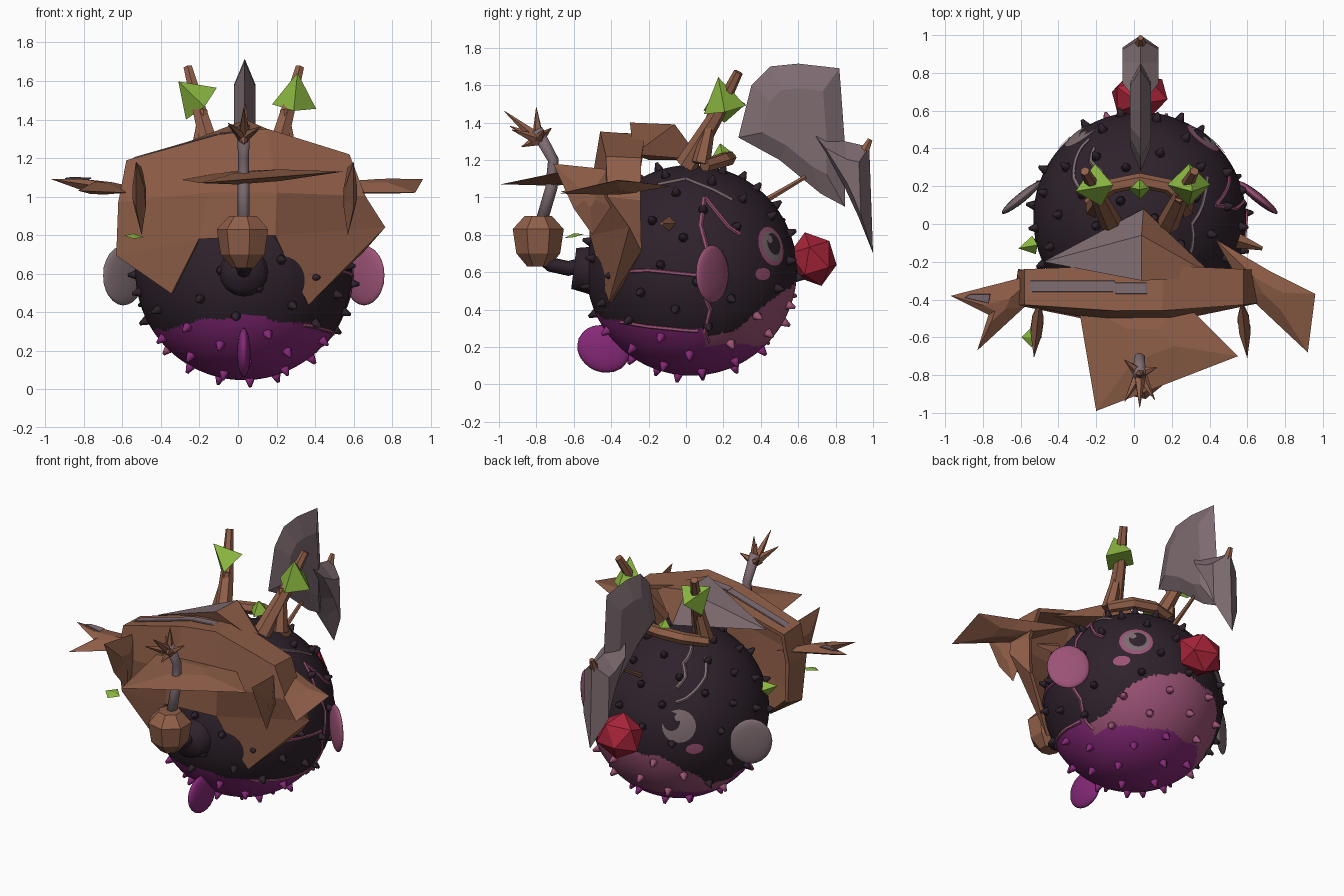
import bpy, bmesh, math
from mathutils import Vector, Matrix

if "Cube" in bpy.data.objects:
    bpy.data.objects.remove(bpy.data.objects["Cube"])


def material(name, r, g, b):
    mat = bpy.data.materials.new(name)
    mat.use_nodes = True
    mat.diffuse_color = (r, g, b, 1)
    bsdf = next(n for n in mat.node_tree.nodes if n.type == 'BSDF_PRINCIPLED')
    bsdf.inputs["Base Color"].default_value = (r, g, b, 1)
    return mat


DARK = material("dark purple", .028, .016, .025)
MAGENTA = material("magenta", .24, .022, .19)
PINK = material("dusty pink", .33, .085, .18)
GREY = material("mauve grey", .21, .15, .165)
BROWN = material("bark brown", .28, .115, .066)
RED = material("nose red", .4, .018, .042)
GREEN = material("leaf green", .25, .46, .05)

CENTRE, RADIUS = Vector((.03, .03, .61)), .563


def finish(name, bm, *mats, smooth=False):
    bmesh.ops.recalc_face_normals(bm, faces=bm.faces)
    mesh = bpy.data.meshes.new(name)
    bm.to_mesh(mesh)
    bm.free()
    for mat in mats:
        mesh.materials.append(mat)
    for poly in mesh.polygons:
        poly.use_smooth = smooth
    obj = bpy.data.objects.new(name, mesh)
    bpy.context.collection.objects.link(obj)
    return obj


def rod(name, points, radii, mat, sides=6, smooth=False):
    """Tapered tube through a path, carried along without twisting."""
    bm = bmesh.new()
    pts = [Vector(p) for p in points]
    rings, turn, last = [], None, None
    for i, p in enumerate(pts):
        along = pts[min(i + 1, len(pts) - 1)] - pts[max(i - 1, 0)]
        turn = last.rotation_difference(along) @ turn if last else along.to_track_quat('Z', 'Y')
        last = along
        ring = []
        for k in range(sides):
            a = math.tau * k / sides
            ring.append(bm.verts.new(p + turn @ Vector((math.cos(a), math.sin(a), 0)) * radii[i]))
        rings.append(ring)
    for low, high in zip(rings, rings[1:]):
        for k in range(sides):
            n = (k + 1) % sides
            bm.faces.new((low[k], low[n], high[n], high[k]))
    bm.faces.new(rings[0])
    bm.faces.new(rings[-1])
    return finish(name, bm, mat, smooth=smooth)


def lens(name, outline, thick, mat, flat=.3):
    """Flat outline swelling to a smaller plateau on both sides."""
    bm = bmesh.new()
    rim = [bm.verts.new(p) for p in outline]
    mid = sum((v.co for v in rim), Vector()) / len(rim)
    normal = Vector()
    for a, b in zip(rim, rim[1:] + rim[:1]):
        normal += (a.co - mid).cross(b.co - mid)
    for side in (-1, 1):
        peak = mid + normal.normalized() * thick * side
        top = [bm.verts.new(peak + (v.co - mid) * flat) for v in rim]
        for k in range(len(rim)):
            bm.faces.new((rim[k - 1], rim[k], top[k], top[k - 1]))
        bm.faces.new(top)
    return finish(name, bm, mat)


def blob(name, loc, scale, mat, turn=(0, 0, 0), detail=3):
    bm = bmesh.new()
    bmesh.ops.create_icosphere(bm, subdivisions=detail, radius=1)
    rot = Matrix.Rotation(turn[2], 4, 'Z') @ Matrix.Rotation(turn[0], 4, 'X')
    bm.transform(Matrix.Translation(loc) @ rot @ Matrix.Diagonal((*scale, 1)))
    return finish(name, bm, mat, smooth=detail > 2)


def on_body(y, z, side, lift=0):
    """Point on the round body at the given depth and height."""
    dy, dz = y - CENTRE.y, z - CENTRE.z
    dx = math.sqrt(max(RADIUS ** 2 - dy * dy - dz * dz, 0))
    return CENTRE + Vector((side * dx, dy, dz)).normalized() * (RADIUS + lift)


def patch(name, centre, wide, tall, lift, mat):
    """Thin oval plate hugging the body."""
    bm = bmesh.new()
    out = (centre - CENTRE).normalized()
    u = Vector((0, 0, 1)).cross(out).normalized()
    v = out.cross(u)
    rings = []
    for r in (.33, .66, 1):
        ring = []
        for k in range(20):
            a = math.tau * k / 20
            d = out * RADIUS + (u * wide * math.cos(a) + v * tall * math.sin(a)) * r
            ring.append(bm.verts.new(CENTRE + d.normalized() * (RADIUS + lift)))
        rings.append(ring)
    bm.faces.new(rings[0])
    for low, high in zip(rings, rings[1:]):
        for k in range(20):
            n = (k + 1) % 20
            bm.faces.new((low[k], high[k], high[n], low[n]))
    return finish(name, bm, mat, smooth=True)


def skin(p):
    """Dark back, magenta belly, pink muzzle."""
    jag = .012 * math.sin(p.x * 23) + .006 * math.sin(p.y * 37)
    if p.y < .1:
        return 1 if p.z < .375 - .22 * abs(p.x - CENTRE.x) ** 1.5 + jag else 0
    if p.z > max(.28, .28 + (p.y - .24) * .76) + jag:
        return 0
    return 2 if p.z > .21 + jag else 1


# Round body
bm = bmesh.new()
bmesh.ops.create_icosphere(bm, subdivisions=6, radius=RADIUS)
bm.transform(Matrix.Translation(CENTRE))
for f in bm.faces:
    f.material_index = skin(f.calc_center_median())
finish("body", bm, DARK, MAGENTA, PINK, smooth=True)

# Small thorns spread over the body
bm = bmesh.new()
keep_clear = [on_body(.46, .74, s) for s in (-1, 1)] + [on_body(.41, .59, s) for s in (-1, 1)]
count = 100
for i in range(count):
    h = 1 - 2 * (i + .5) / count
    a = i * math.pi * (3 - math.sqrt(5))
    w = math.sqrt(1 - h * h)
    d = Vector((w * math.cos(a), w * math.sin(a), h))
    p = CENTRE + d * RADIUS
    if any((p - c).length < .13 for c in keep_clear):
        continue
    new = bmesh.ops.create_cone(bm, cap_ends=True, segments=7, radius1=.032, radius2=.008, depth=.055,
                                matrix=Matrix.Translation(p + d * .015) @ d.to_track_quat('Z', 'Y').to_matrix().to_4x4())
    for f in {f for v in new["verts"] for f in v.link_faces}:
        f.material_index = skin(p)
finish("body_thorns", bm, DARK, MAGENTA, PINK, smooth=True)

# Eyes, cheeks and side fins
for side, tag, tint, shift in ((1, "left", PINK, 0), (-1, "right", GREY, .02)):
    eye = on_body(.46 + shift, .74, side)
    patch(tag + "_eye_rim", eye, .108, .108, .004, tint)
    patch(tag + "_eye_white", eye, .085, .085, .006, GREY)
    patch(tag + "_pupil", on_body(.465 + shift * 1.7, .75 + shift, side), .055, .06, .008, DARK)
    patch(tag + "_eye_glint", on_body(.44 + shift * 1.5, .775 + shift, side), .022, .022, .0095, GREY)
    patch(tag + "_cheek", on_body(.41 + shift, .59, side), .055, .035, .006, PINK)
    blob(tag + "_fin", (CENTRE.x + side * .625, .14, .59), (.135, .026, .155), tint, turn=(0, 0, -side * .68))

# Cracks running across the skin
cracks = [(1, PINK, [(-.4, .6), (-.2, .61), (0, .59), (.1, .58)]),
          (1, PINK, [(.1, 1), (.08, .85), (.12, .7), (.09, .5), (.13, .4), (.1, .28), (.13, .2)]),
          (1, PINK, [(-.35, .335), (-.2, .31), (0, .29), (.1, .285)]),
          (1, GREY, [(-.15, 1.07), (0, 1.1), (.15, 1.04), (.3, .96)]),
          (1, PINK, [(.1, 1), (.18, .9), (.23, .84), (.32, .78)]),
          (-1, GREY, [(.15, 1.13), (.28, 1.07), (.33, 1.01), (.44, .93)]),
          (-1, GREY, [(.15, 1.08), (.24, 1), (.32, .95), (.4, .9), (.47, .87)])]
for side, tint, path in cracks:
    fine = []
    for a, b in zip(path, path[1:]):
        for t in (0, .33, .66):
            fine.append(on_body(a[0] + (b[0] - a[0]) * t, a[1] + (b[1] - a[1]) * t, side, .001))
    rod("skin_crack", fine, [.011] * len(fine), tint, sides=5)

# Faceted nose, tail paddle and the stalk hub opposite the face
blob("nose", (.03, .68, .67), (.165, .13, .15), RED, turn=(.3, 0, 0), detail=1)
blob("tail_paddle", (.03, -.44, .19), (.035, .145, .125), MAGENTA, turn=(-.4, 0, 0))
rod("stalk_hub", [(.03, -.42, .61), (.03, -.52, .61), (.03, -.6, .62)], [.17, .125, .11], DARK, 16, True)
rod("dark_stalk", [(.03, -.54, .64), (.03, -.63, .62), (.03, -.72, .64), (.03, -.79, .7)], [.04] * 4, DARK, 8, True)

# Bulb with a handle and a tuft of splinters
rod("bulb", [(.03, -.79, z) for z in (.63, .7, .83, .9)], [.06, .12, .14, .075], BROWN, 7)
rod("bulb_handle", [(.03, -.77, .88), (.03, -.72, 1.05), (.03, -.71, 1.2), (.03, -.8, 1.36)],
    [.033, .033, .03, .035], GREY, 7, True)
for tip in [(.03, -.97, 1.46), (-.05, -.94, 1.38), (.11, -.93, 1.36), (.04, -.8, 1.48),
            (-.05, -.72, 1.37), (.12, -.76, 1.36), (.03, -.88, 1.27)]:
    rod("tuft_splinter", [(.03, -.79, 1.31), tip], [.035, .002], BROWN, 5)

# Broken wooden mantle: rows from the back edge over the top and down the front
rows = [[(-.57, -.24, 1.17), (-.1, -.22, 1.3), (.15, -.22, 1.32), (.57, -.24, 1.2)],
        [(-.57, -.42, 1.18), (-.1, -.45, 1.31), (.15, -.45, 1.34), (.57, -.42, 1.21)],
        [(-.61, -.42, .97), (-.15, -.5, 1.02), (.2, -.5, 1.02), (.65, -.41, 1)],
        [(-.62, -.36, .7), (-.2, -.5, .78), (.19, -.5, .8), (.75, -.3, .84)]]
bm = bmesh.new()
grid = [[bm.verts.new(p) for p in row] for row in rows]
for low, high in zip(grid, grid[1:]):
    for k in range(3):
        bm.faces.new((low[k], low[k + 1], high[k + 1], high[k]))
left_low, right_low = bm.verts.new((.36, -.4, .44)), bm.verts.new((-.34, -.42, .5))
bm.faces.new((grid[3][2], grid[3][3], left_low))
bm.faces.new((grid[3][0], grid[3][1], right_low))
for col, x, low in ((0, -.6, right_low), (3, .64, left_low)):
    upper, lower = bm.verts.new((x, -.25, .98)), bm.verts.new((x, -.24, .72))
    bm.faces.new((grid[0][col], grid[1][col], grid[2][col], upper))
    bm.faces.new((upper, grid[2][col], grid[3][col], lower))
    bm.faces.new((lower, grid[3][col], low))
mantle = finish("mantle", bm, BROWN)
mod = mantle.modifiers.new("thickness", 'SOLIDIFY')
mod.thickness, mod.offset = .03, 0

# Bare wood streaks on the mantle top and the right board
for start, end in (((-.55, -.33, 1.197), (-.1, -.33, 1.326)), ((-.1, -.34, 1.328), (.07, -.34, 1.341))):
    half = Vector((0, .03, 0))
    a, b = Vector(start), Vector(end)
    lens("bare_streak", [a - half, b - half, b + half, a + half], .0045, GREY, .9)
lens("board_streak", [(-.9, -.39, 1.094), (-.77, -.42, 1.09), (-.76, -.37, 1.095), (-.87, -.37, 1.098)], .004, GREY, .9)

# Peaked splinter behind the mantle, bare wood on one slope
bm = bmesh.new()
for p in [(.05, .08, 1.2), (-.48, -.2, 1.2), (.43, -.28, 1.23), (.04, -.3, 1.4), (.04, -.06, 1.39)]:
    bm.verts.new(p)
bmesh.ops.convex_hull(bm, input=bm.verts)
bm.normal_update()
for f in bm.faces:
    f.material_index = int(f.normal.x < 0 and f.normal.z > .2)
finish("peaked_splinter", bm, BROWN, GREY)

# Jagged boards sticking out of the mantle
lens("front_board", [(-.3, -.4, 1.09), (-.2, -.99, 1.07), (.55, -.7, 1.13), (.25, -.4, 1.12)], .03, BROWN)
lens("right_board", [(-.5, -.26, 1.04), (-.97, -.38, 1.09), (-.77, -.48, 1.06), (-.83, -.67, 1.03),
                     (-.58, -.44, 1.02)], .03, BROWN)
lens("left_board", [(.43, -.08, 1.06), (.72, -.25, 1.08), (.96, -.37, 1.09), (.92, -.68, 1.02),
                    (.6, -.38, 1.02)], .03, BROWN)
for x, tip, tag in ((-.5, -.53, "right"), (.57, .6, "left")):
    lens(tag + "_claw", [(x, -.42, 1.15), (tip, -.71, 1.18), (tip, -.6, .94), (x, -.5, .8), (x, -.4, .95)], .03, BROWN)
rod("loose_splinter", [(.55, -.09, .86), (.68, -.13, .86)], [.04, .01], BROWN, 4)

# Crown bracket, two twigs and their leaf tufts
rod("crown_bracket", [(-.24, .1, 1.17), (-.12, .2, 1.2), (.03, .23, 1.21), (.18, .2, 1.2), (.3, .1, 1.17)],
    [.035, .04, .04, .04, .035], BROWN)
for side, tag in ((-1, "right"), (1, "left")):
    x = CENTRE.x
    rod(tag + "_twig", [(x + side * .15, .0, 1.17), (x + side * .23, .17, 1.45), (x + side * .29, .28, 1.67)],
        [.06, .04, .025], BROWN)
    rod(tag + "_twig_fork", [(x + side * .24, .08, 1.18), (x + side * .21, .14, 1.45)], [.05, .025], BROWN)
leaves = [("right_leaf", (-.25, .19, 1.54), .115, .17, -.8), ("left_leaf", (.3, .19, 1.555), .115, .18, .1),
          ("crown_leaf", (.03, .19, 1.25), .07, .08, 0), ("right_loose_leaf", (-.57, -.12, .86), .05, .09, -1.2),
          ("lower_loose_leaf", (-.54, -.6, .8), .055, .015, .1)]
for name, loc, size, tall, lean in leaves:
    bm = bmesh.new()
    bmesh.ops.create_cone(bm, cap_ends=True, segments=4, radius1=size, radius2=0, depth=tall,
                          matrix=Matrix.Translation(loc) @ Matrix.Rotation(lean, 4, 'Y') @ Matrix.Rotation(.2, 4, 'X'))
    finish(name, bm, GREEN)

# Big grey blade over the face, with its hook and brown stem
blade = [(.28, 1.32), (.35, 1.6), (.45, 1.7), (.6, 1.715), (.82, 1.69), (.85, 1.28), (.85, .95), (.72, 1.02), (.5, 1.2)]
hook = [(.62, 1.42), (.85, 1.3), (.98, 1.27), (1, .7), (.92, .9), (.85, 1.05)]
lens("blade", [(.035, y, z) for y, z in blade], .055, GREY, .6)
lens("blade_hook", [(.035, y, z) for y, z in hook], .095, GREY, .5)
rod("blade_stem", [(.04, .42, .98), (.04, .64, 1.11)], [.018, .012], BROWN)
rod("blade_tip", [(.035, .95, 1.24), (.035, .985, 1.31)], [.03, .015], BROWN)
